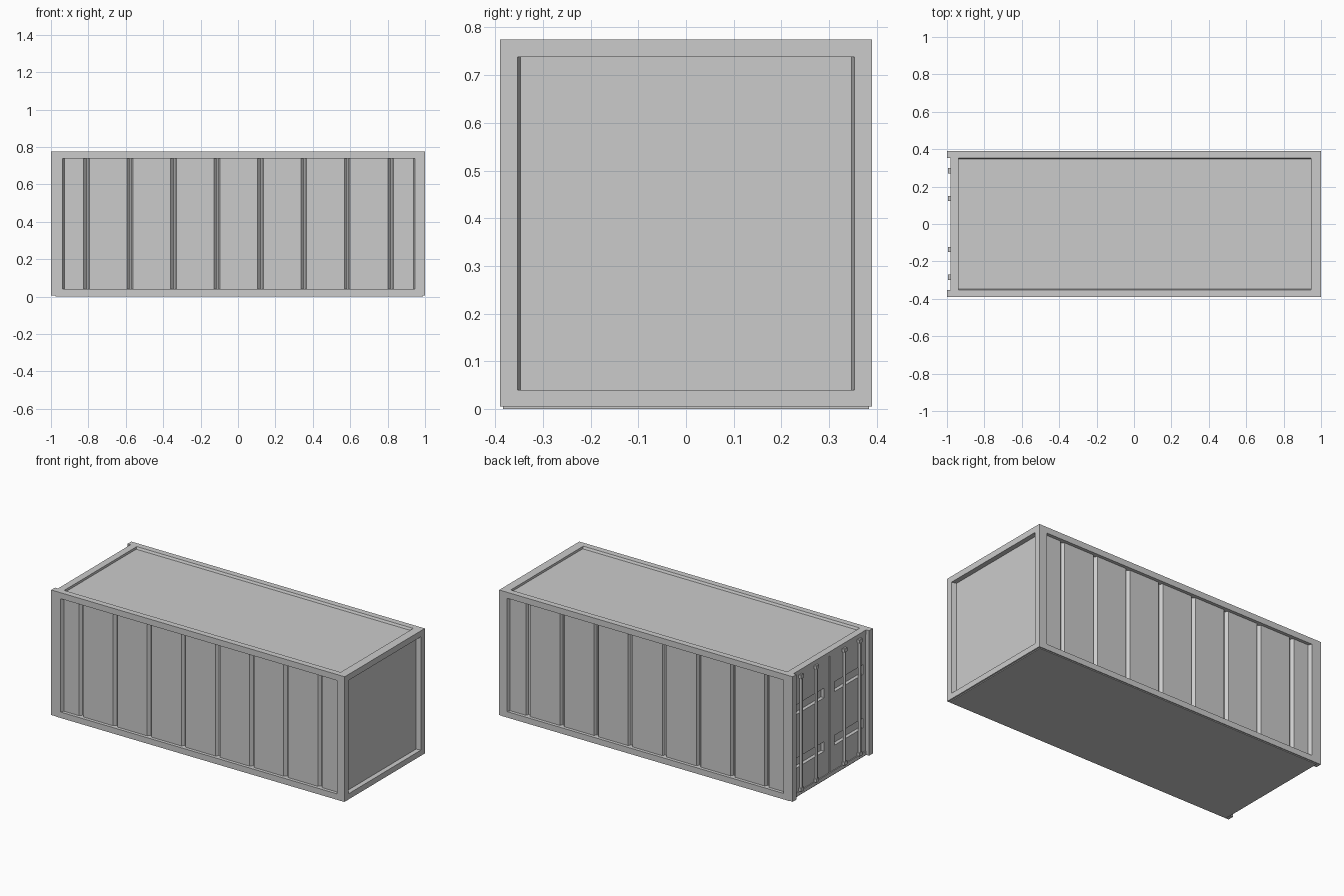
import bpy, bmesh
from mathutils import Vector

if "Cube" in bpy.data.objects:
    bpy.data.objects.remove(bpy.data.objects["Cube"])

# main dimensions
L, W, Z0, H = 1.0, 0.39, 0.005, 0.775
IN = 0.353               # inner half width between rails
ZB, ZT = 0.04, 0.738     # wall opening bottom / top
XB, XF = -0.937, 0.947   # side opening, door end / plain end
DOOR = -0.98             # door face


def boxes(name, spans):
    """One object from boxes given as (x0,x1,y0,y1,z0,z1)."""
    bm = bmesh.new()
    for x0, x1, y0, y1, z0, z1 in spans:
        geo = bmesh.ops.create_cube(bm, size=1)
        for v in geo['verts']:
            v.co = Vector((x0 + (v.co.x + .5) * (x1 - x0),
                           y0 + (v.co.y + .5) * (y1 - y0),
                           z0 + (v.co.z + .5) * (z1 - z0)))
    return finish(name, bm)


def finish(name, bm):
    me = bpy.data.meshes.new(name)
    bm.to_mesh(me)
    bm.free()
    ob = bpy.data.objects.new(name, me)
    bpy.context.collection.objects.link(ob)
    return ob


def sheet(name, profile, v0, v1, place, outward):
    """Pressed sheet: (u, depth) profile swept from v0 to v1."""
    bm = bmesh.new()
    rows = [[bm.verts.new(place(u, d, v)) for u, d in profile] for v in (v0, v1)]
    for i in range(len(profile) - 1):
        f = bm.faces.new((rows[0][i], rows[0][i + 1], rows[1][i + 1], rows[1][i]))
        f.normal_update()
        if f.normal.dot(Vector(outward)) < 0:
            f.normal_flip()
    return finish(name, bm)


# corner posts
boxes("corner_posts", [(x0, x1, min(s * IN, s * W), max(s * IN, s * W), Z0, H)
                       for s in (1, -1) for x0, x1 in ((-L, XB), (XF, L))])

# long side rails, top and bottom
boxes("side_rails", [(XB, XF, min(s * IN, s * W), max(s * IN, s * W), z0, z1)
                     for s in (1, -1) for z0, z1 in ((Z0, ZB), (ZT, H))])

# end rails
boxes("end_rails", [(XF, L, -IN, IN, Z0, ZB), (XF, L, -IN, IN, ZT, H),
                    (DOOR, XB, -IN, IN, Z0, 0.028), (DOOR, XB, -IN, IN, 0.748, H)])

# floor plate
boxes("floor", [(-0.975, 0.99, -0.384, 0.384, 0, 0.02)])

# grooved side walls
D, G = 0.02, 0.037
wall = [(XB, 0), (XB + .01, D)]
for i in range(8):
    c = -0.807 + i * 0.2325
    wall += [(c - .018, D), (c - .004, G), (c + .004, G), (c + .012, D)]
wall += [(XF - .008, D), (XF, 0)]
for s, n in ((-1, "front"), (1, "back")):
    sheet(n + "_wall", wall, ZB, ZT, lambda u, d, v, s=s: (u, s * (W - d), v), (0, s, 0))

# plain end wall
end = [(-IN, 0), (-IN + .006, .03), (IN - .006, .03), (IN, 0)]
sheet("end_wall", end, ZB, ZT, lambda u, d, v: (L - d, u, v), (1, 0, 0))

# roof sheet
roof = [(-IN, 0), (-IN + .006, .014), (IN - .006, .014), (IN, 0)]
sheet("roof", roof, XB, XF, lambda u, d, v: (v, u, H - d), (0, 0, 1))

# two doors, each with two pressed recesses
bands = ((0.18, 0.24), (0.51, 0.57))
for s, n in ((1, "left"), (-1, "right")):
    def leaf(x0, x1, a, b, z0, z1):
        return (x0, x1, min(s * a, s * b), max(s * a, s * b), z0, z1)
    f, k = DOOR + .003, DOOR + .025
    parts = [leaf(k, k + .01, .004, .352, .03, .746)]
    for z0, z1 in ((.03, .18), (.24, .51), (.57, .746)):
        parts.append(leaf(f, k, .004, .352, z0, z1))
    for z0, z1 in bands:
        parts += [leaf(f, k, .004, .05, z0, z1), leaf(f, k, .325, .352, z0, z1)]
    boxes(n + "_door", parts)

# dark gap backing behind the doors
boxes("door_backing", [(DOOR + .03, DOOR + .04, -IN, IN, .02, .755)])

# locking rods and their end keepers
ROD_X = -0.985
for i, y in enumerate((-.285, -.137, .137, .285)):
    bm = bmesh.new()
    bmesh.ops.create_cone(bm, cap_ends=True, segments=12, radius1=.009,
                          radius2=.009, depth=.72)
    rod = finish("locking_rod_%d" % (i + 1), bm)
    rod.location = (ROD_X, y, .388)
    bpy.context.view_layer.objects.active = rod
    rod.select_set(True)
    bpy.ops.object.shade_smooth_by_angle()
    rod.select_set(False)
boxes("rod_keepers", [(-.994, DOOR + .005, y - .014, y + .014, z - .01, z + .01)
                      for y in (-.285, -.137, .137, .285) for z in (.04, .736)])
